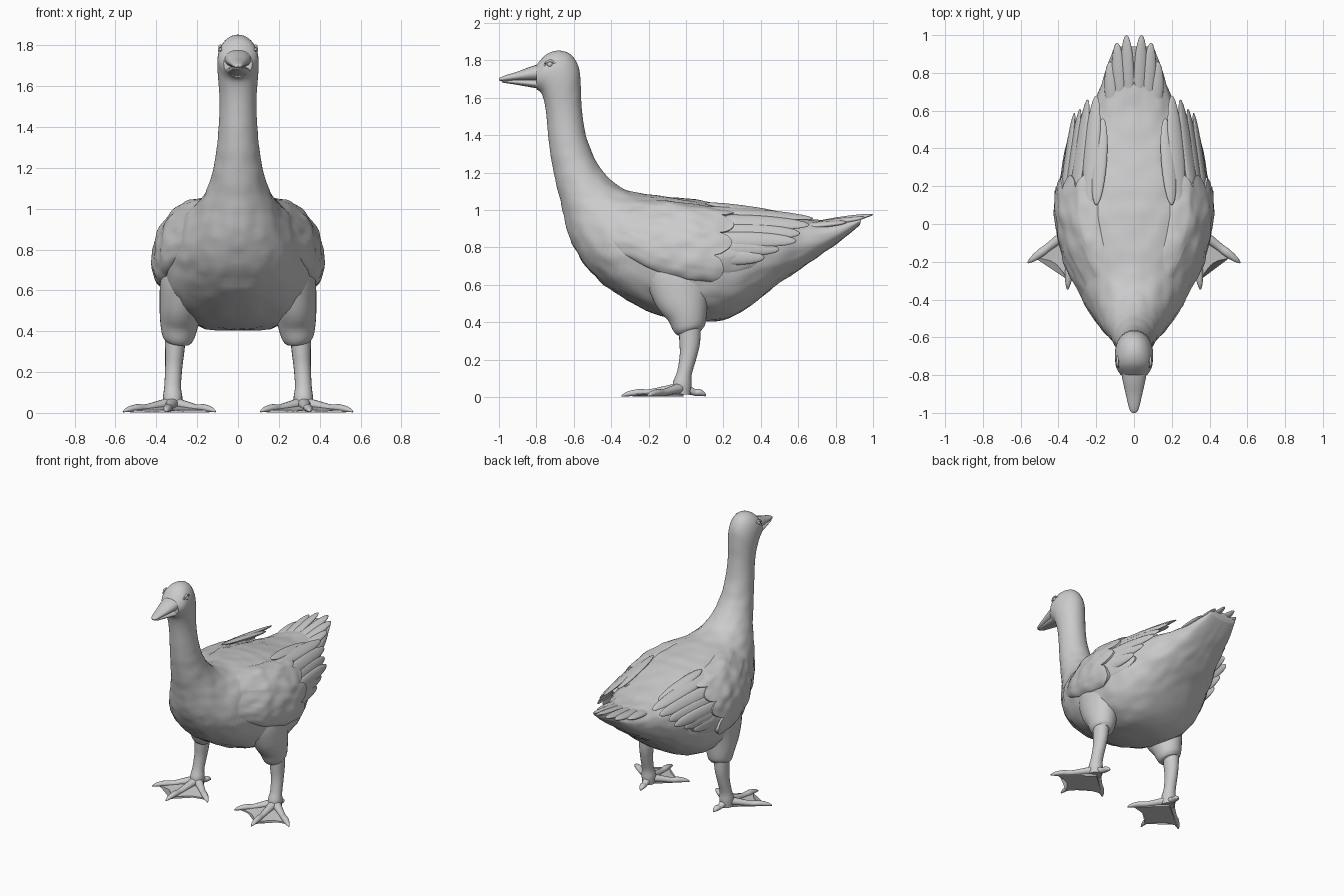
import bpy, bmesh, math
from math import sin, cos, pi
from mathutils import Vector, Matrix, noise

if "Cube" in bpy.data.objects:
    bpy.data.objects.remove(bpy.data.objects["Cube"])


def finish(name, bm, mirror=False, angle=50):
    bmesh.ops.recalc_face_normals(bm, faces=bm.faces)
    me = bpy.data.meshes.new(name)
    bm.to_mesh(me)
    bm.free()
    ob = bpy.data.objects.new(name, me)
    bpy.context.collection.objects.link(ob)
    bpy.ops.object.select_all(action='DESELECT')
    ob.select_set(True)
    bpy.context.view_layer.objects.active = ob
    bpy.ops.object.shade_smooth_by_angle(angle=math.radians(angle))
    if mirror:
        ob.modifiers.new("Mirror", 'MIRROR')
    return ob


def interp(rows, s):
    """Catmull-Rom interpolation through rows of numbers."""
    i = min(int(s), len(rows) - 2)
    t = s - i
    p = [rows[max(0, min(len(rows) - 1, i + k))] for k in (-1, 0, 1, 2)]
    return [0.5 * (2 * b + (c - a) * t + (2 * a - 5 * b + 4 * c - d) * t * t
                   + (3 * b - a - 3 * c + d) * t ** 3) for a, b, c, d in zip(*p)]


def loft(bm, rings, closed=True):
    vs = [[bm.verts.new(p) for p in r] for r in rings]
    n = len(vs[0])
    for a, b in zip(vs, vs[1:]):
        for j in range(n if closed else n - 1):
            k = (j + 1) % n
            bm.faces.new((a[j], a[k], b[k], b[j]))
    if closed:
        bm.faces.new(vs[0][::-1])
        bm.faces.new(vs[-1])


def tube(bm, rows, n=20, steps=5):
    """Smooth tube; rows are x, y, z, half width, half depth."""
    count = (len(rows) - 1) * steps
    pts = [interp(rows, i / steps) for i in range(count + 1)]
    rings = []
    for i, p in enumerate(pts):
        d = (Vector(pts[min(i + 1, count)][:3]) - Vector(pts[max(i - 1, 0)][:3])).normalized()
        up = Vector((0, 1, 0)) if abs(d.z) > 0.75 else Vector((0, 0, 1))
        side = d.cross(up).normalized()
        up = side.cross(d)
        rings.append([Vector(p[:3]) + side * p[3] * cos(2 * pi * j / n)
                      + up * p[4] * sin(2 * pi * j / n) for j in range(n)])
    loft(bm, rings)


def feather(bm, p0, p1, width, thick, normal):
    """Flat, round-tipped feather from p0 to p1."""
    p0, p1 = Vector(p0), Vector(p1)
    d = p1 - p0
    side = d.cross(Vector(normal)).normalized()
    nrm = side.cross(d).normalized()
    m = Matrix((side * width, nrm * thick, d / 2)).transposed().to_4x4()
    m.translation = (p0 + p1) / 2
    bmesh.ops.create_uvsphere(bm, u_segments=16, v_segments=14, radius=1, matrix=m)


# Body sections, head to tail: top y, top z, bottom y, bottom z, half width, squareness
BODY = [
    (-.80, 1.775, -.80, 1.645, .070, 2), (-.745, 1.833, -.778, 1.63, .093, 2),
    (-.68, 1.852, -.765, 1.605, .100, 2), (-.615, 1.83, -.755, 1.565, .101, 2),
    (-.573, 1.76, -.748, 1.52, .097, 2), (-.562, 1.65, -.742, 1.46, .091, 2),
    (-.558, 1.55, -.735, 1.38, .091, 2), (-.54, 1.42, -.72, 1.27, .099, 2),
    (-.50, 1.30, -.695, 1.14, .115, 2), (-.44, 1.20, -.66, 1.0, .145, 2),
    (-.35, 1.12, -.62, .85, .20, 2.1), (-.25, 1.09, -.53, .69, .265, 2.2),
    (-.12, 1.075, -.38, .56, .325, 2.3), (0, 1.06, -.18, .45, .37, 2.4),
    (.12, 1.045, .03, .405, .39, 2.4), (.25, 1.02, .2, .41, .375, 2.4),
    (.4, .985, .35, .49, .325, 2.3), (.55, .96, .5, .61, .26, 2.3),
    (.7, .945, .68, .73, .19, 2.3), (.85, .952, .84, .845, .14, 2.3),
    (.94, .965, .93, .92, .105, 2.2)]


def surface(s, a, lift=0.0):
    """Point on the body at section s and angle a from the top."""
    ty, tz, by, bz, w, e = interp(BODY, s)
    mid = Vector((0, (ty + by) / 2, (tz + bz) / 2))
    half = Vector((0, (ty - by) / 2, (tz - bz) / 2))
    c, q = cos(a), sin(a)
    c, q = [math.copysign(abs(v) ** (2 / e), v) for v in (c, q)]
    p = mid + half * c + Vector((w * q, 0, 0))
    fade = max(0, min(1, (s - 6) / 5)) * max(0, min(1, (20 - s) / 2))
    bump = noise.noise(Vector((abs(p.x) * 17, p.y * 11, p.z * 19)))
    return p + (p - mid).normalized() * (lift + 0.009 * fade * bump)


bm = bmesh.new()
N = 72
loft(bm, [[surface(i / 6, 2 * pi * j / N) for j in range(N)]
          for i in range((len(BODY) - 1) * 6 + 1)])
finish("head_neck_and_body", bm)


# Wing layers: raised patches with a scalloped rear edge
def wing_layer(name, s0, s1, a0, a1, lift, scallops, depth):
    nu, nv = 36, 60
    rows = []
    for i in range(nu + 2):
        u = min(i, nu) / nu
        row = []
        for j in range(nv + 1):
            v = j / nv
            end = s1 + depth * abs(sin(pi * scallops * v)) ** .6 - .9 * max(0, v - .6)
            s = s0 + u * (end - s0)
            edge = min(1, 5 * v, 6 * (1 - v)) ** .5
            h = -.03 if i > nu else -.012 + (lift + .012) * min(1, u * 2.5) * edge
            row.append(surface(s, a0 + v * (a1 - a0), h))
        rows.append(row)
    b = bmesh.new()
    loft(b, rows, closed=False)
    finish(name, b, True)


wing_layer("wing_flight_layer", 12, 15.9, .45, 1.72, .018, 5, .5)
wing_layer("wing_covert_layer", 10.6, 14.6, .42, 1.85, .032, 4, .5)

# Long wing feathers standing free at the rear
bm = bmesh.new()
for p0, p1, w, nrm in [
        ((.25, .05, 1.01), (.20, .68, .955), .045, (.5, 0, 1)),
        ((.20, .10, 1.035), (.165, .56, .97), .04, (.3, 0, 1)),
        ((.33, .05, .95), (.245, .66, .92), .045, (.8, .1, .6)),
        ((.36, .08, .89), (.285, .61, .875), .045, (1, .2, .4)),
        ((.385, .08, .85), (.315, .59, .835), .042, (1, .2, .3)),
        ((.395, .06, .80), (.335, .50, .79), .042, (1, .2, .1)),
        ((.395, .04, .75), (.355, .42, .745), .042, (1, .2, 0))]:
    feather(bm, p0, p1, w, .016, nrm)
finish("wing_feathers", bm, True)

# Tail fan
bm = bmesh.new()
for x0, x1, y1, z1 in [(.03, .04, 1.0, .975), (.075, .09, .96, .96), (.12, .125, .86, .935)]:
    feather(bm, (x0, .6, .91), (x1, y1, z1), .035, .016, (.2, 0, 1))
finish("tail_feathers", bm, True)

# Beak halves
bm = bmesh.new()
tube(bm, [(0, -.77, 1.735, .070, .048), (0, -.83, 1.727, .060, .038), (0, -.90, 1.715, .044, .024),
          (0, -.96, 1.705, .030, .016), (0, -.99, 1.699, .020, .010), (0, -1.0, 1.696, .007, .004)])
finish("upper_beak", bm)
bm = bmesh.new()
tube(bm, [(0, -.77, 1.672, .064, .026), (0, -.84, 1.678, .050, .020), (0, -.92, 1.684, .034, .012),
          (0, -.97, 1.687, .022, .008), (0, -.985, 1.688, .008, .004)])
finish("lower_beak", bm)

# Eyes and lids
bm = bmesh.new()
bmesh.ops.create_uvsphere(bm, u_segments=16, v_segments=10, radius=.016,
                          matrix=Matrix.Translation((.083, -.728, 1.778)))
tube(bm, [(.082, -.758, 1.772, .005, .005), (.088, -.745, 1.791, .007, .007),
          (.087, -.722, 1.797, .007, .007), (.088, -.698, 1.784, .004, .004)], 10)
finish("eye", bm, True)

# Feathered thighs
bm = bmesh.new()
tube(bm, [(.23, -.03, .78, .10, .17), (.265, -.03, .66, .112, .19), (.28, -.02, .54, .104, .155),
          (.287, .005, .44, .094, .11), (.292, .015, .37, .078, .086), (.295, .02, .345, .06, .066)], 32)
finish("thigh", bm, True)

# Lower legs
bm = bmesh.new()
tube(bm, [(.305, .02, .42, .055, .06), (.31, .02, .30, .047, .056), (.315, .012, .22, .042, .046),
          (.32, -.008, .13, .041, .04), (.32, -.02, .07, .048, .05), (.32, -.025, .015, .045, .05)])
finish("lower_leg", bm, True)

# Toes
bm = bmesh.new()
TIPS = [(.11, -.20), (.352, -.345), (.562, -.205)]
for x, y in TIPS + [(.30, .105)]:
    def at(t, z, r):
        return (.32 + (x - .32) * t, -.02 + (y + .02) * t, z, r, r * .85)
    tube(bm, [at(0, .05, .036), at(.3, .036, .026), at(.55, .024, .021), at(.72, .024, .022),
              at(.9, .016, .015), at(1, .006, .004)], 14)
finish("toes", bm, True)

# Webbing between the toes
bm = bmesh.new()
heel = Vector((.32, -.01, 0))
rim = []
for (ax, ay), (bx, by) in zip(TIPS, TIPS[1:]):
    for k in range(11):
        t = k / 10
        p = Vector((ax + (bx - ax) * t, ay + (by - ay) * t, 0))
        rim.append(heel + (p - heel) * (.86 - .24 * sin(pi * t) * .5))
rings = []
for r in range(6):
    f = max(r / 5, .02)
    top = [heel.lerp(p, f) + Vector((0, 0, .042 - .028 * f)) for p in rim]
    bottom = [heel.lerp(p, f) + Vector((0, 0, .003)) for p in reversed(rim)]
    rings.append(top + bottom)
loft(bm, rings)
bmesh.ops.remove_doubles(bm, verts=bm.verts, dist=.0002)
finish("foot_web", bm, True)
